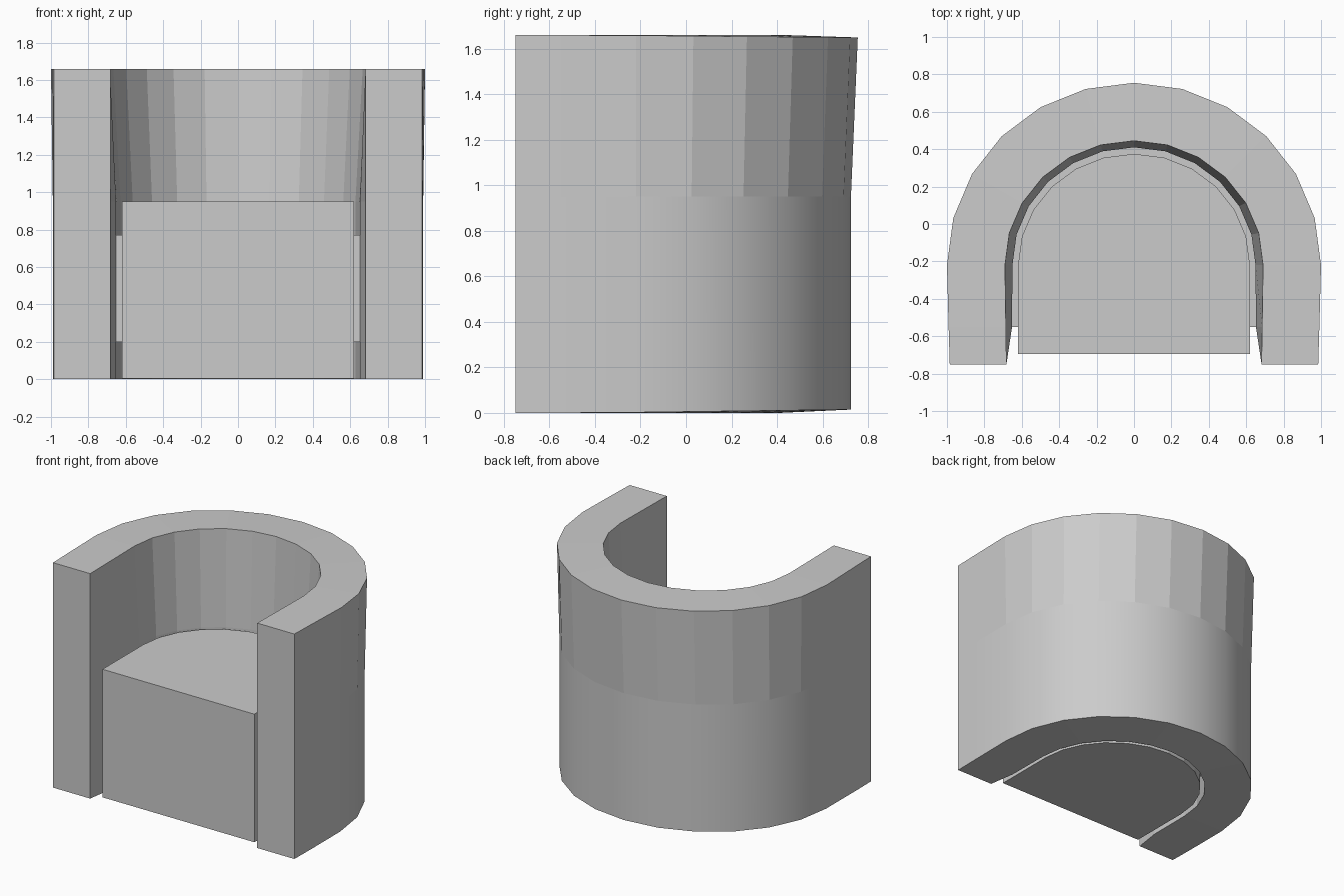
import bpy, bmesh, math

cube = bpy.data.objects.get("Cube")
if cube:
    bpy.data.objects.remove(cube, do_unlink=True)

fabric = bpy.data.materials.new("light grey fabric")
fabric.use_nodes = True
GREY = (0.6, 0.6, 0.6, 1)
fabric.diffuse_color = GREY
fabric.node_tree.nodes["Principled BSDF"].inputs["Base Color"].default_value = GREY

ARC_Y, BACK, SEAT_Z = -0.22, 0.725, 0.95


def horseshoe(rx, depth, legs):
    """Plan outline: straight legs given as (x, y) from the front, joined by a half ellipse."""
    arc = [(rx * math.cos(math.pi * i / 12), ARC_Y + depth * math.sin(math.pi * i / 12))
           for i in range(13)]
    return legs + arc + [(-x, y) for x, y in reversed(legs)]


def finish(name, bm):
    bmesh.ops.recalc_face_normals(bm, faces=bm.faces[:])
    mesh = bpy.data.meshes.new(name)
    bm.to_mesh(mesh)
    bm.free()
    mesh.materials.append(fabric)
    obj = bpy.data.objects.new(name, mesh)
    bpy.context.collection.objects.link(obj)
    return obj


def swept_wall(name, rings):
    """Closed wall whose cross-section is the loop of rings; each ring is (outline, z function)."""
    bm = bmesh.new()
    loops = [[bm.verts.new((x, y, z(y))) for x, y in outline] for outline, z in rings]
    n = len(loops)
    for k in range(n):
        a, b = loops[k], loops[(k + 1) % n]
        for i in range(len(a) - 1):
            face = bm.faces.new((a[i], a[i + 1], b[i + 1], b[i]))
            # the lower outside is softly shaded, the rest faceted
            face.smooth = name == "back_and_arms" and k == 0
    for end in (0, -1):
        bm.faces.new([loop[end] for loop in loops])
    return finish(name, bm)


def level(z, slope=0.0):
    return lambda y: z + slope * max(0, y + 0.4)


# Wrap-around back and arms, flaring slightly above the seat
outer_low = horseshoe(0.99, BACK - ARC_Y, [(0.985, -0.75), (0.988, -0.55)])
outer_top = horseshoe(1.0, 0.975, [(0.985, -0.75), (0.991, -0.55)])
inner_top = horseshoe(0.69, 0.665, [(0.682, -0.75), (0.685, -0.55)])
inner_low = horseshoe(0.65, 0.63, [(0.682, -0.75), (0.652, -0.55)])
shell = swept_wall("back_and_arms", [
    (outer_low, level(0, 0.013)), (outer_low, level(SEAT_Z)),
    (outer_top, level(1.66, -0.009)), (inner_top, level(1.66)),
    (inner_low, level(SEAT_Z)), (inner_low, level(0)),
])
for edge in shell.data.edges:
    # keep the crease between the soft lower part and the faceted upper part
    if all(abs(shell.data.vertices[v].co.z - SEAT_Z) < 0.001 for v in edge.vertices):
        edge.use_edge_sharp = True

# Seat block with a rounded rear
bm = bmesh.new()
plan = horseshoe(0.62, 0.595, [(0.62, -0.695)])
base = bm.faces.new([bm.verts.new((x, y, 0.005)) for x, y in plan])
grown = bmesh.ops.extrude_face_region(bm, geom=[base], use_keep_orig=True)
for v in grown["geom"]:
    if isinstance(v, bmesh.types.BMVert):
        v.co.z = SEAT_Z
finish("seat", bm)

# Recessed band joining the seat to the shell
band_out = horseshoe(0.655, 0.635, [(0.655, -0.55)])
band_in = horseshoe(0.61, 0.585, [(0.61, -0.55)])
swept_wall("joining_band", [
    (band_out, level(0.2)), (band_out, level(0.77)),
    (band_in, level(0.77)), (band_in, level(0.2)),
])
